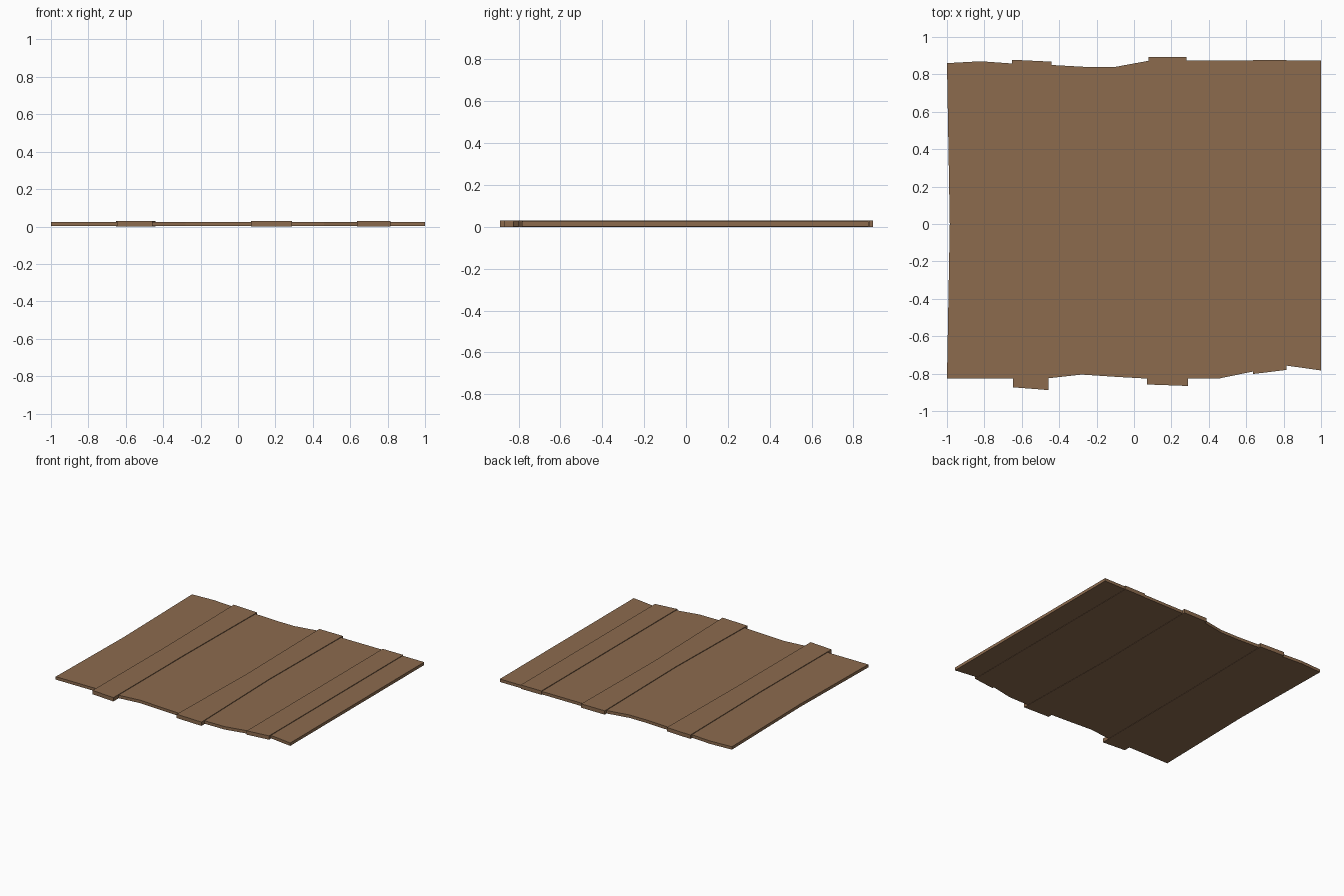
import bpy, bmesh

if "Cube" in bpy.data.objects:
    bpy.data.objects.remove(bpy.data.objects["Cube"])

wood = bpy.data.materials.new("brown wood")
wood.diffuse_color = (0.263, 0.147, 0.076, 1)
wood.use_nodes = True
wood.node_tree.nodes["Principled BSDF"].inputs["Base Color"].default_value = wood.diffuse_color


def slab(name, outline, z0, z1):
    """Flat panel: counter-clockwise outline extruded from z0 to z1."""
    bm = bmesh.new()
    face = bm.faces.new([bm.verts.new((x, y, z0)) for x, y in outline])
    top = bmesh.ops.extrude_face_region(bm, geom=[face], use_keep_orig=True)
    for v in top["geom"]:
        if isinstance(v, bmesh.types.BMVert):
            v.co.z = z1
    bmesh.ops.recalc_face_normals(bm, faces=bm.faces)
    bmesh.ops.triangulate(bm, faces=[f for f in bm.faces if len(f.verts) > 4])
    me = bpy.data.meshes.new(name)
    bm.to_mesh(me)
    bm.free()
    me.materials.append(wood)
    ob = bpy.data.objects.new(name, me)
    bpy.context.collection.objects.link(ob)
    return ob


# Wide panel with worn, uneven ends
front = [(-1, -.825), (-.46, -.825), (-.28, -.805), (-.1, -.817), (.08, -.827),
         (.46, -.825), (.63, -.79), (.815, -.757), (1, -.783)]
back = [(1, .873), (.28, .873), (.08, .873), (-.1, .84), (-.26, .84),
        (-.44, .85), (-.65, .858), (-.82, .87), (-1, .86)]
slab("panel", front + back + [(-.985, 0)], 0.002, 0.025)

# Raised boards, slightly narrower in the middle
slab("left_board", [(-.648, -.873), (-.457, -.888), (-.455, 0), (-.442, .868),
                    (-.652, .878), (-.642, 0)], 0, 0.03)
slab("middle_board", [(.07, -.858), (.29, -.866), (.27, 0), (.282, .893),
                      (.078, .893), (.09, 0)], 0, 0.03)
slab("right_board", [(.637, -.802), (.815, -.78), (.815, .878), (.637, .878)], 0, 0.03)
